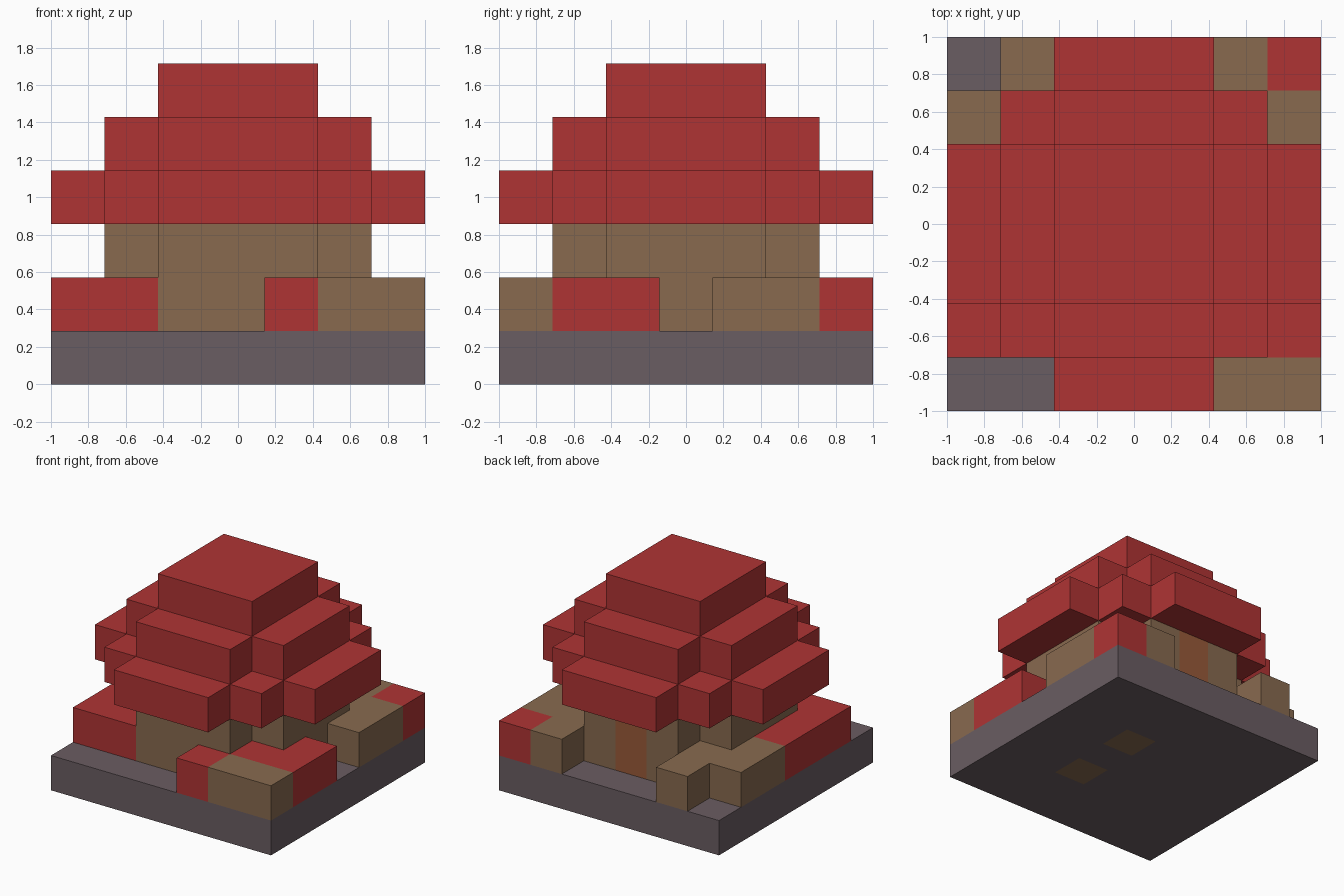
import bpy
import bmesh
from mathutils import Vector

cube = bpy.data.objects.get("Cube")
if cube:
    bpy.data.objects.remove(cube, do_unlink=True)

N = 7              # cells along each side of the plan
CELL = 2 / N


def linear(v):
    v /= 255
    return v / 12.92 if v <= 0.04045 else ((v + 0.055) / 1.055) ** 2.4


def material(name, rgb):
    mat = bpy.data.materials.new(name)
    mat.use_nodes = True
    colour = [linear(c) for c in rgb] + [1]
    mat.diffuse_color = colour
    mat.node_tree.nodes["Principled BSDF"].inputs["Base Color"].default_value = colour
    return mat


MATS = {
    "g": material("stone grey", (106, 93, 98)),
    "b": material("earth brown", (136, 106, 79)),
    "r": material("brick red", (175, 52, 52)),
    "d": material("door brown", (152, 90, 57)),
}
KEYS = list(MATS)
SIDES = [(1, 0), (0, 1), (-1, 0), (0, -1)]


def slab(name, cells, low, high):
    """Closed slab over the plan cells {(i, j): colour key}, between two levels."""
    bm = bmesh.new()

    def face(points, key):
        verts = [bm.verts.new((Vector(p) - Vector((N / 2, N / 2, 0))) * CELL) for p in points]
        bm.faces.new(verts).material_index = KEYS.index(key)

    for (i, j), key in cells.items():
        ring = [(i + 1, j), (i + 1, j + 1), (i, j + 1), (i, j)]
        face([(x, y, high) for x, y in ring], key)
        face([(x, y, low) for x, y in reversed(ring)], key)
        for n, (di, dj) in enumerate(SIDES):
            if (i + di, j + dj) not in cells:      # outer walls only
                a, b = ring[n], ring[(n + 1) % 4]
                face([(*a, low), (*b, low), (*b, high), (*a, high)], key)

    bmesh.ops.remove_doubles(bm, verts=bm.verts, dist=0.001)
    bmesh.ops.dissolve_limit(bm, angle_limit=0.01, verts=bm.verts, edges=bm.edges,
                             delimit={"MATERIAL"})
    mesh = bpy.data.meshes.new(name)
    bm.to_mesh(mesh)
    bm.free()
    for mat in MATS.values():
        mesh.materials.append(mat)
    obj = bpy.data.objects.new(name, mesh)
    bpy.context.collection.objects.link(obj)
    return obj


def square(start, key, corners=True):
    """Centred square of cells, optionally with its corner cells left out."""
    ends = (start, N - 1 - start)
    span = range(start, N - start)
    return {(i, j): key for i in span for j in span
            if corners or not (i in ends and j in ends)}


# Ground, with two earth patches showing underneath
ground = square(0, "g")
ground[4, 2] = ground[4, 4] = "b"
slab("ground", ground, 0, 1)

# House walls with the door in the back
walls = square(1, "b", corners=False)
walls[3, 5] = "d"
slab("walls", walls, 1, 3)

# Low garden banks around the house, drawn as a plan with the back row first
PLAN = [".b...br",
        "bb...bb",
        "b.....b",
        "r......",
        "r.....r",
        "rr...rr",
        "....rbb"]
banks = {(i, N - 1 - row): key for row, line in enumerate(PLAN)
         for i, key in enumerate(line) if key != "."}
slab("right_bank", {c: k for c, k in banks.items() if c[0] < 3}, 1, 2)
slab("front_left_bank", {c: k for c, k in banks.items() if c[0] > 3 and c[1] < 3}, 1, 2)
slab("back_left_bank", {c: k for c, k in banks.items() if c[0] > 3 and c[1] > 3}, 1, 2)

# Stepped roof
eaves = square(1, "r")
for t in (2, 3, 4):
    for cell in ((t, 0), (t, N - 1), (0, t), (N - 1, t)):
        eaves[cell] = "r"
slab("roof_eaves", eaves, 3, 4)
slab("roof_middle", square(1, "r", corners=False), 4, 5)
slab("roof_top", square(2, "r"), 5, 6)
